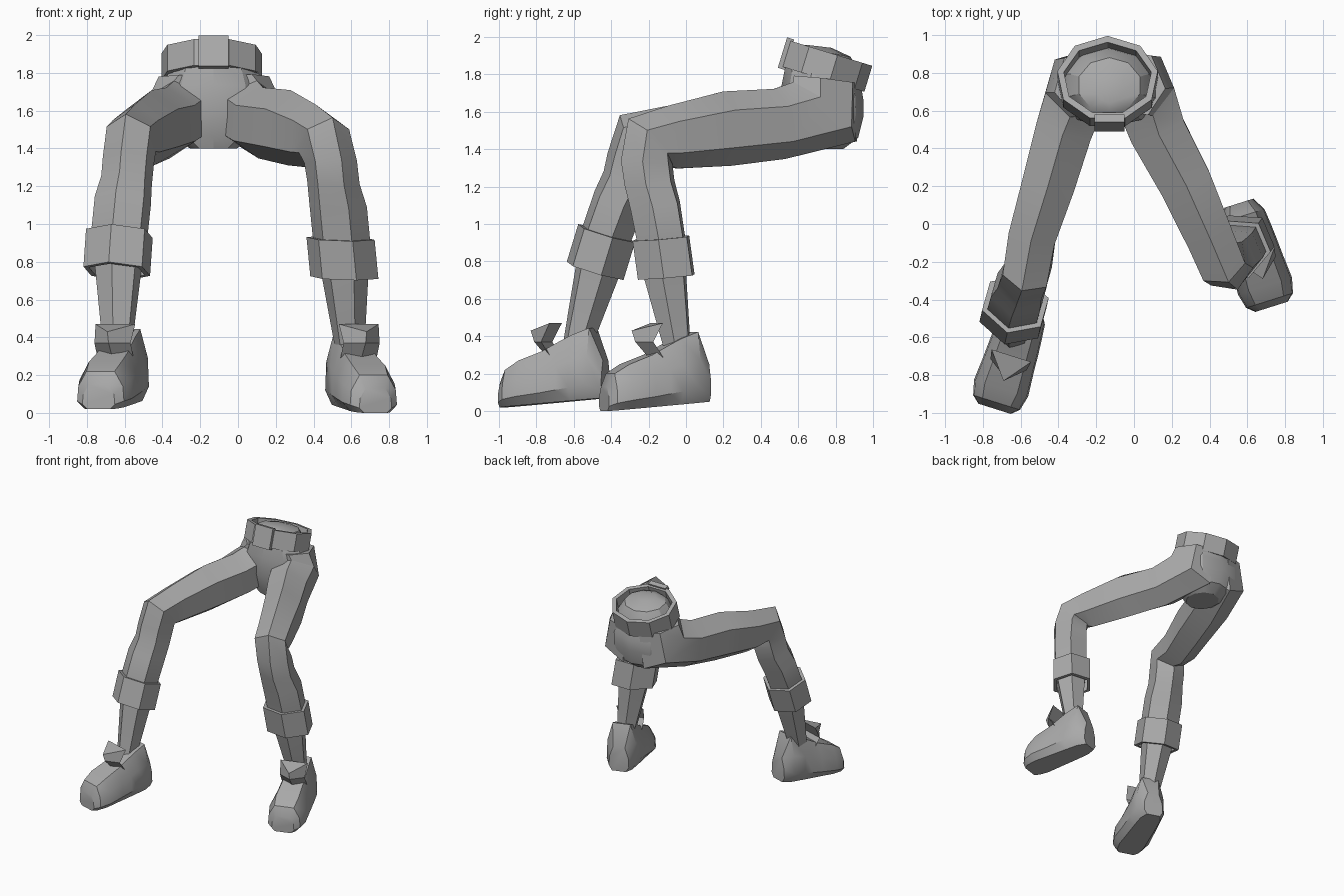
import bpy, bmesh, math
from mathutils import Vector, Matrix

if "Cube" in bpy.data.objects:
    bpy.data.objects.remove(bpy.data.objects["Cube"])

grey = bpy.data.materials.new("plain grey")
grey.use_nodes = True
grey.diffuse_color = (0.4, 0.4, 0.4, 1)
grey.node_tree.nodes["Principled BSDF"].inputs["Base Color"].default_value = (0.4, 0.4, 0.4, 1)


def finish(name, bm, smooth=True):
    bmesh.ops.recalc_face_normals(bm, faces=bm.faces)
    mesh = bpy.data.meshes.new(name)
    bm.to_mesh(mesh)
    bm.free()
    mesh.materials.append(grey)
    ob = bpy.data.objects.new(name, mesh)
    bpy.context.collection.objects.link(ob)
    bpy.ops.object.select_all(action="DESELECT")
    ob.select_set(True)
    bpy.context.view_layer.objects.active = ob
    if smooth:
        bpy.ops.object.shade_smooth_by_angle(angle=math.radians(30))
    return ob


def loft(name, rings, cyclic=False, smooth=True):
    """Skin a list of point rings; cap the ends or join last to first."""
    bm = bmesh.new()
    loops = [[bm.verts.new(p) for p in ring] for ring in rings]
    n = len(loops[0])
    pairs = list(zip(loops, loops[1:])) + ([(loops[-1], loops[0])] if cyclic else [])
    for a, b in pairs:
        for i in range(n):
            j = (i + 1) % n
            bm.faces.new((a[i], a[j], b[j], b[i]))
    if not cyclic:
        bm.faces.new(loops[0])
        bm.faces.new(loops[-1])
    return finish(name, bm, smooth)


def ellipse(center, u, v, sides):
    """Ring with its first corner on the v axis."""
    steps = [math.tau * i / sides for i in range(sides)]
    return [center + u * math.sin(t) + v * math.cos(t) for t in steps]


def band(name, center, u, v, axis, height, wall, sides):
    """Hollow strap around an axis."""
    rings = []
    for shrink, end in ((0, -1), (0, 1), (wall, 1), (wall, -1)):
        rings.append(ellipse(center + axis * end * height / 2,
                             u * (1 - shrink / u.length), v * (1 - shrink / v.length), sides))
    return loft(name, rings, cyclic=True, smooth=False)


def build_leg(side_name, path, sizes, heading, cuff_center):
    """Six-sided leg along a path, with a cuff below the knee."""
    pts = [Vector(p) for p in path]
    side = Vector((-heading.y, heading.x, 0)).normalized()
    rings = []
    for i, (p, (half_w, half_d)) in enumerate(zip(pts, sizes)):
        before, after = pts[max(i - 1, 0)], pts[min(i + 1, len(pts) - 1)]
        tangent = Vector((0, 0, 0))
        if i > 0:
            tangent += (p - before).normalized()
        if i < len(pts) - 1:
            tangent += (after - p).normalized()
        depth = tangent.cross(side).normalized()
        rings.append(ellipse(p, side * half_w / 0.866, depth * half_d, 6))
    loft(side_name + "_leg", rings)

    axis = (pts[-4] - pts[-2]).normalized()
    depth = axis.cross(side).normalized()
    band(side_name + "_cuff", Vector(cuff_center), side * 0.186, depth * 0.165,
         axis, 0.21, 0.03, 6)


def build_boot(side_name, heel, heading, toe_z, heel_z):
    """Boot lofted from heel to toe, with a raised pointed tongue."""
    heading = heading.normalized()
    side = Vector((-heading.y, heading.x, 0))
    length = 0.57

    def place(s, w, z):
        return Vector((heel[0], heel[1], 0)) + heading * s + side * w + Vector((0, 0, z))

    # distance from heel, half width, top height
    sections = [(0, 0.08, 0.2), (0.07, 0.12, 0.38), (0.17, 0.13, 0.35), (0.24, 0.135, 0.32),
                (0.33, 0.14, 0.3), (0.46, 0.15, 0.25), (0.54, 0.13, 0.2), (0.575, 0.09, 0.13)]
    shape = [(-0.7, 0), (0.7, 0), (1, 0.2), (0.95, 0.6), (0.6, 1), (-0.6, 1), (-0.95, 0.6), (-1, 0.2)]
    rings = []
    for s, w, top in sections:
        base = heel_z + (toe_z - heel_z) * s / length
        top += base
        if s > 0.3:
            top -= base - toe_z
        rings.append([place(s, w * a, base + (top - base) * b) for a, b in shape])
    loft(side_name + "_boot", rings)

    tongue = [[place(0.27, -0.1, 0.28), place(0.27, 0.1, 0.28), place(0.32, 0, 0.28)],
              [place(0.33, -0.1, 0.37), place(0.33, 0.1, 0.37), place(0.4, 0, 0.37)],
              [place(0.28, -0.11, 0.47), place(0.28, 0.11, 0.47), place(0.42, 0, 0.43)]]
    loft(side_name + "_boot_tongue", tongue, smooth=False)


# Legs, from the hip down
sizes = [(0.14, 0.19), (0.16, 0.24), (0.15, 0.19), (0.14, 0.2), (0.125, 0.17), (0.12, 0.17),
         (0.12, 0.15), (0.12, 0.145), (0.135, 0.145), (0.135, 0.14), (0.11, 0.125), (0.07, 0.08)]
left_path = [(0, 0.75, 1.77), (0.03, 0.74, 1.6), (0.12, 0.5, 1.535), (0.27, 0.22, 1.51),
             (0.4, -0.07, 1.465), (0.455, -0.2, 1.44), (0.49, -0.21, 1.33), (0.505, -0.195, 1.22),
             (0.53, -0.165, 1.1), (0.55, -0.13, 0.9), (0.565, -0.115, 0.74), (0.59, -0.05, 0.36)]
right_path = [(-0.26, 0.75, 1.77), (-0.29, 0.74, 1.6), (-0.37, 0.5, 1.535), (-0.45, 0.22, 1.51),
              (-0.54, -0.07, 1.465), (-0.565, -0.25, 1.45), (-0.58, -0.28, 1.34), (-0.59, -0.31, 1.23),
              (-0.61, -0.36, 1.12), (-0.63, -0.43, 0.93), (-0.635, -0.47, 0.76), (-0.64, -0.58, 0.36)]
build_leg("left", left_path, sizes, Vector((0.39, -0.92, 0)), (0.553, -0.12, 0.82))
build_leg("right", right_path, sizes, Vector((-0.27, -0.96, 0)), (-0.635, -0.455, 0.85))

# Boots
build_boot("left", (0.555, 0.11), Vector((0.3, -0.95, 0)), 0, 0.05)
build_boot("right", (-0.565, -0.43), Vector((-0.3, -0.95, 0)), 0.02, 0.07)

# Pelvis, leaning with the belt at the top and domed inside it
tilt = Matrix.Rotation(math.radians(-17), 3, "X")
pelvis = []
for y, z, rx, ry, lean in [(0.7, 1.4, 0.13, 0.14, 0), (0.73, 1.46, 0.23, 0.19, 0),
                           (0.73, 1.58, 0.29, 0.22, 0), (0.73, 1.7, 0.29, 0.225, 0.6),
                           (0.735, 1.85, 0.22, 0.2, 1), (0.735, 1.92, 0.17, 0.15, 0.6),
                           (0.71, 1.95, 0.07, 0.07, 0.4)]:
    back = Vector((0, ry, 0)).lerp(tilt @ Vector((0, ry, 0)), lean)
    pelvis.append(ellipse(Vector((-0.13, y, z)), Vector((rx, 0, 0)), back, 10))
loft("pelvis", pelvis)

# Belt and buckle
belt_center = Vector((-0.14, 0.75, 1.845))
up = tilt @ Vector((0, 0, 1))
band("belt", belt_center, Vector((0.27, 0, 0)), tilt @ Vector((0, 0.235, 0)), up, 0.145, 0.035, 9)
bm = bmesh.new()
bmesh.ops.create_cube(bm, size=1)
bmesh.ops.scale(bm, vec=(0.16, 0.04, 0.17), verts=bm.verts)
bmesh.ops.rotate(bm, matrix=tilt, verts=bm.verts)
bmesh.ops.translate(bm, vec=belt_center + tilt @ Vector((0.01, -0.225, 0)), verts=bm.verts)
finish("belt_buckle", bm, False)
